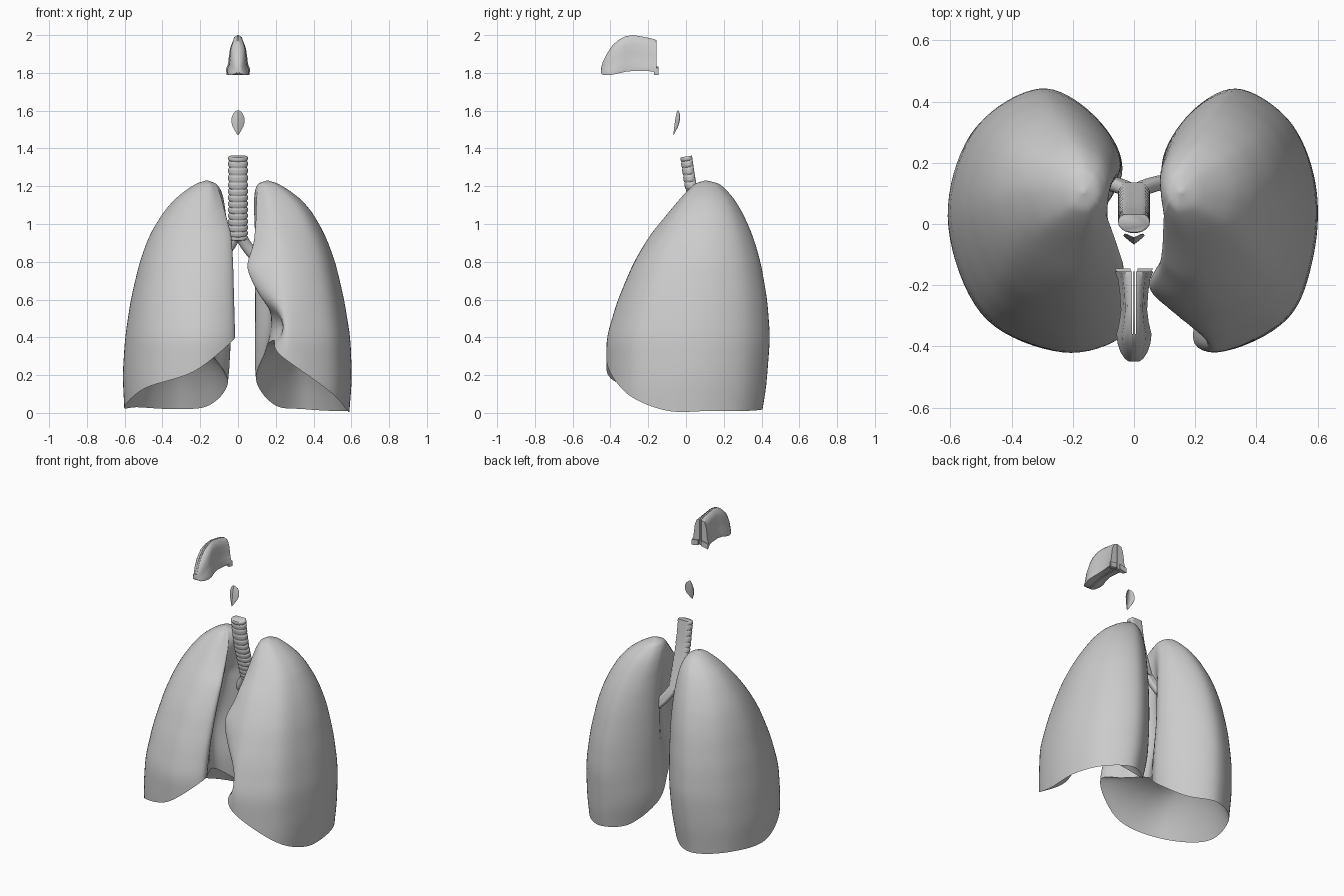
import bpy, bmesh, math
from mathutils import Vector

if "Cube" in bpy.data.objects:
    bpy.data.objects.remove(bpy.data.objects["Cube"])


def cr(a, b, c, d, t):
    """Catmull-Rom blend of four tuples."""
    return [0.5 * (2 * q + (r - p) * t + (2 * p - 5 * q + 4 * r - s) * t * t
                   + (3 * q - p - 3 * r + s) * t ** 3) for p, q, r, s in zip(a, b, c, d)]


def closed(pts, f):
    n = len(pts)
    k = int(f * n) % n
    return cr(pts[k - 1], pts[k], pts[(k + 1) % n], pts[(k + 2) % n], f * n - int(f * n))


def table(rows, z):
    """Linear lookup in rows of (z, values...)."""
    z = min(max(z, rows[0][0]), rows[-1][0])
    for a, b in zip(rows, rows[1:]):
        if z <= b[0]:
            t = (z - a[0]) / (b[0] - a[0])
            return [p + (q - p) * t for p, q in zip(a[1:], b[1:])]


def soft_table(rows, z, r=0.05):
    """Lookup averaged over a small window, tightening near the apex."""
    r = min(r, max(0.0, (rows[-1][0] - z) * 0.4))
    s = [table(rows, z + r * k / 2) for k in range(-2, 3)]
    return [sum(c) / 5 for c in zip(*s)]


def loft(name, rings, cap=True, angle=40):
    """Skin closed rings of points into one mesh object."""
    bm = bmesh.new()
    vs = [[bm.verts.new(p) for p in ring] for ring in rings]
    n = len(vs[0])
    for a, b in zip(vs, vs[1:]):
        for i in range(n):
            bm.faces.new((a[i], a[(i + 1) % n], b[(i + 1) % n], b[i]))
    if cap:
        bm.faces.new(vs[0])
        bm.faces.new(vs[-1])
    bmesh.ops.recalc_face_normals(bm, faces=bm.faces)
    me = bpy.data.meshes.new(name)
    bm.to_mesh(me)
    bm.free()
    ob = bpy.data.objects.new(name, me)
    bpy.context.collection.objects.link(ob)
    bpy.ops.object.select_all(action='DESELECT')
    ob.select_set(True)
    bpy.context.view_layer.objects.active = ob
    bpy.ops.object.shade_smooth_by_angle(angle=math.radians(angle))
    return ob


def bump(x, w):
    return math.exp(-(x / w) ** 2)


def lung(name, side, rows, outline, notch):
    """outline: (u medial-lateral, v front-back, z of the lower rim)."""
    N, M, D = 88, 44, 12

    def point(f, z):
        xm, xl, yf, yb = soft_table(rows, z)
        pts = [list(p) for p in outline]
        shift = notch * (0.27 * bump(z - 0.46, 0.13) - 0.10 * bump(z - 0.78, 0.1))
        for i, k in ((0, 1.0), (-1, 0.45)):
            pts[i][0] += shift * k
        # hollow around the lung root
        hollow = 0.10 * bump(z - 0.62, 0.25)
        pts[-2][0] += hollow
        pts[-1][0] += hollow * 0.3
        # section turns into a plain oval towards the apex
        w = min(max((z - 0.95) / 0.25, 0), 1)
        for p in pts:
            d = Vector((p[0] - 0.5, p[1] - 0.5)).normalized() * 0.5
            p[0] += (d.x + 0.5 - p[0]) * w
            p[1] += (d.y + 0.5 - p[1]) * w
        u, v, _ = closed(pts, f)
        return Vector((side * (xm + u * (xl - xm)), yf + v * (yb - yf), z))

    top = rows[-1][0]
    rim = [max(0.005, closed(outline, i / N)[2]) for i in range(N)]
    edge = [point(i / N, rim[i]) for i in range(N)]
    mid = Vector((side * 0.33, 0.03, 0.38))
    rings = []
    # hollow underside, from the dome crest out to the rim
    for k in range(D):
        s = 0.03 + 0.97 * k / D
        ring = []
        for p in edge:
            q = mid.lerp(p, s)
            q.z = p.z + (mid.z - p.z) * (1 - s ** 2.6)
            ring.append(q)
        rings.append(ring)
    # outer wall, from the rim up to the apex
    for k in range(M + 1):
        t = math.sin(math.pi / 2 * k / M)
        rings.append([point(i / N, rim[i] + (top - rim[i]) * t) for i in range(N)])
    return loft(name, rings, angle=60)


# lungs: rows are z, medial x, lateral x, front y, back y
lung("right_lung", -1, [
    (0.0, .06, .60, -.41, .40), (0.2, .03, .61, -.42, .43), (0.4, .02, .597, -.42, .445),
    (0.6, .025, .567, -.36, .43), (0.8, .03, .52, -.275, .395), (0.95, .04, .465, -.185, .35),
    (1.1, .06, .37, -.065, .28), (1.17, .08, .29, -.005, .225),
    (1.215, .115, .22, .045, .175), (1.23, .16, .17, .10, .11)],
    [(0, .08, .39), (.35, 0, .22), (.8, .14, .13), (1, .5, .03), (.87, .84, .03),
     (.50, 1, .02), (.18, .89, .04), (.03, .68, .16), (.18, .45, .32), (.09, .25, .37)], 0)
lung("left_lung", 1, [
    (0.0, .13, .59, -.41, .40), (0.1, .11, .60, -.42, .42), (0.2, .09, .605, -.42, .43),
    (0.4, .09, .597, -.42, .445), (0.6, .09, .564, -.36, .43), (0.8, .09, .517, -.275, .395),
    (0.95, .09, .46, -.185, .35), (1.1, .08, .37, -.065, .28), (1.17, .085, .285, -.005, .225),
    (1.215, .105, .21, .045, .175), (1.23, .15, .16, .10, .11)],
    [(.02, .10, .38), (.35, 0, .27), (.8, .13, .10), (.97, .38, .012), (.98, .65, .01),
     (.82, .88, .01), (.48, 1, .02), (.16, .89, .04), (.0, .68, .16), (.08, .45, .32),
     (.05, .25, .36)], 1)


def tube(name, path, rx, ry, steps, ridges=0):
    """Tube along a path, ribbed in front and flat at the back."""
    ext = [path[0]] + path + [path[-1]]
    rings = []
    for k in range(steps + 1):
        f = k / steps * (len(path) - 1)
        i = min(int(f), len(path) - 2)
        p = Vector(cr(*ext[i:i + 4], f - i))
        q = Vector(path[i + 1]) - Vector(path[i])
        ax = Vector((0, 1, 0)).cross(q).normalized()
        ay = q.cross(ax).normalized()
        if ay.y < 0:
            ay = -ay
        groove = 0.10 * max(0, math.cos(math.tau * ridges * k / steps)) ** 2 if ridges else 0
        ring = []
        for j in range(24):
            a = math.tau * j / 24
            g = 1 - groove * (math.sin(a) < 0.7)
            ring.append(p + ax * rx * g * math.cos(a) + ay * min(ry * g * math.sin(a), ry * 0.75))
        rings.append(ring)
    loft(name, rings, angle=50)


# windpipe with cartilage rings, and the two main bronchi
tube("windpipe", [(0, .005, 1.358), (0, .03, 1.2), (0, .07, 1.05), (0, .11, .92)],
     .052, .036, 112, 14)
for s, n in ((-1, "right"), (1, "left")):
    tube(n + "_bronchus", [(s * .008, .105, .95), (s * .045, .125, .885),
                           (s * .10, .14, .82), (s * .18, .15, .76)], .03, .027, 30, 0)

# epiglottis: leaf folded along its middle
rings = []
for z, w, y in ((1.47, .002, -.067), (1.49, .014, -.065), (1.515, .028, -.062), (1.54, .035, -.059),
                (1.565, .033, -.055), (1.585, .024, -.050), (1.597, .012, -.047), (1.602, .003, -.045)):
    fold = w * .62
    front = [(w * u, y + fold * abs(u) ** 1.4, z) for u in (-1, -.5, 0, .5, 1)]
    back = [(w * u, y + .010 * w / .035 + fold * abs(u) ** 1.4 * .8, z) for u in (.9, .45, 0, -.45, -.9)]
    rings.append(front + back)
loft("epiglottis", rings)

# nasal cavity: rows are y, half width, bottom z, top z
nose = [(-.45, .016, 1.797, 1.825), (-.44, .030, 1.79, 1.86), (-.42, .043, 1.788, 1.90),
        (-.39, .053, 1.79, 1.945), (-.36, .056, 1.797, 1.973), (-.32, .047, 1.806, 1.994),
        (-.28, .042, 1.81, 2.0), (-.22, .046, 1.81, 1.99), (-.18, .052, 1.808, 1.982),
        (-.155, .062, 1.80, 1.973)]
section = [(1, 0), (1.02, .12), (.85, .28), (.78, .5), (.68, .75), (.48, .94)]
for s, n in ((-1, "right"), (1, "left")):
    rings = []
    for y, w, b, t in nose:
        ring = [(s * .007, y, b)] + [(s * max(.011, w * u), y, b + v * (t - b)) for u, v in section]
        rings.append(ring + [(s * .007, y, t)])
    loft(n + "_nasal_cavity", rings, angle=45)
    # flared lip at the rear floor of each cavity
    loft(n + "_nasal_rear_lip", [[(s * x, y, z) for x, z in
         ((.012, 1.80), (w, 1.79), (w, 1.825), (.012, 1.835))]
         for y, w in ((-.17, .05), (-.146, .062))])
# septum between the cavities
loft("nasal_septum", [[(-.004, y, b), (.004, y, b), (.004, y, t), (-.004, y, t)]
                      for y, w, b, t in nose])
# front bridge joining both sides at the tip
loft("nasal_tip", [[(-.012, y, b + .004), (.012, y, b + .004), (.012, y, t - .004), (-.012, y, t - .004)]
                   for y, w, b, t in nose[:5]])
